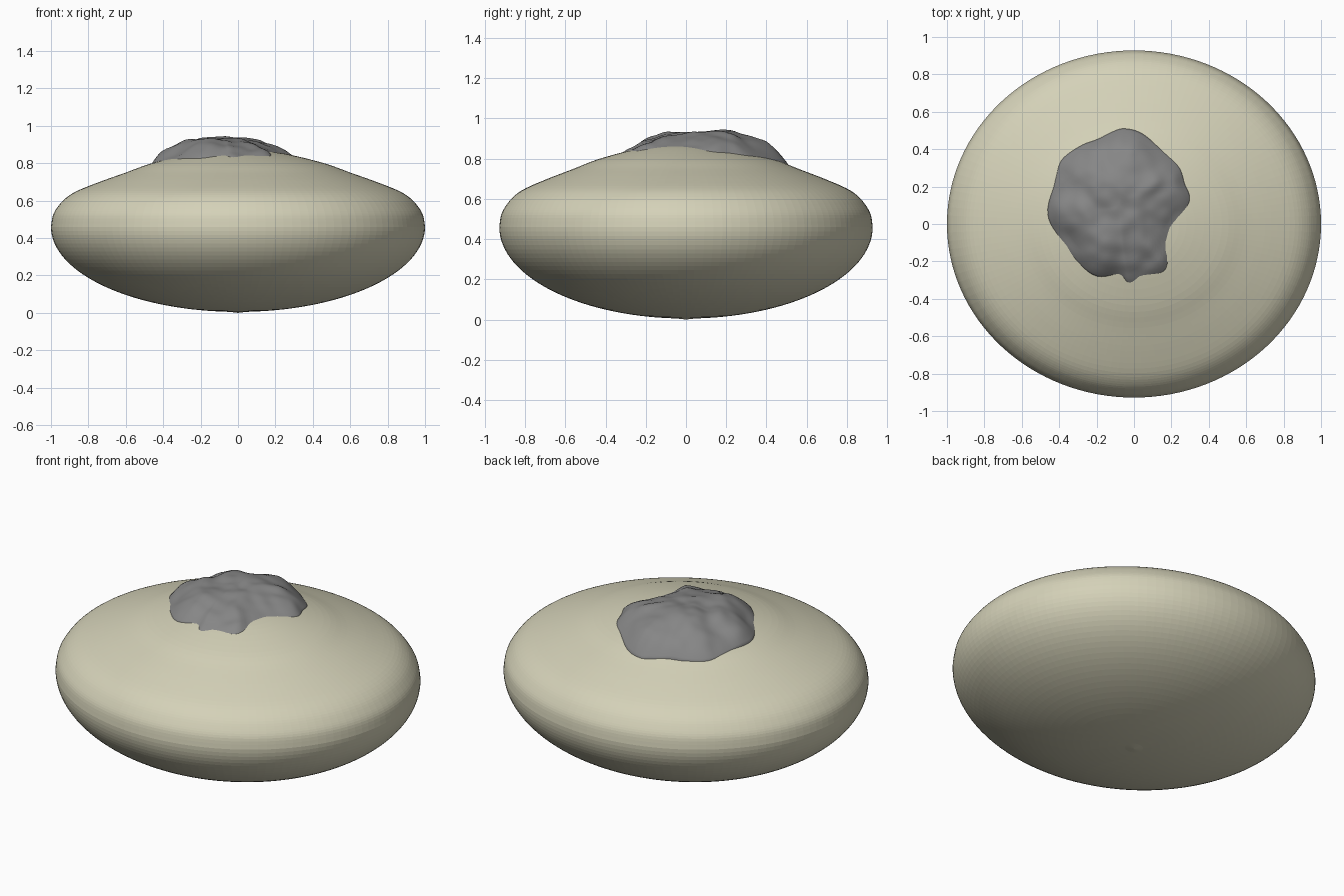
import bpy
import math
from mathutils import Vector, noise

if "Cube" in bpy.data.objects:
    bpy.data.objects.remove(bpy.data.objects["Cube"], do_unlink=True)

DEPTH = 0.928  # front-to-back squash of the body


def material(name, color):
    mat = bpy.data.materials.new(name)
    mat.use_nodes = True
    mat.diffuse_color = color
    bsdf = next(n for n in mat.node_tree.nodes if n.type == "BSDF_PRINCIPLED")
    bsdf.inputs["Base Color"].default_value = color
    bsdf.inputs["Roughness"].default_value = 0.8
    return mat


def spline(points, steps, closed=False):
    """Catmull-Rom curve through 2D points."""
    pts = [Vector(p) for p in points]
    n = len(pts)
    pick = (lambda i: pts[i % n]) if closed else (lambda i: pts[min(max(i, 0), n - 1)])
    out = []
    for i in range(n if closed else n - 1):
        a, b, c, d = (pick(i + k) for k in (-1, 0, 1, 2))
        for s in range(steps):
            t = s / steps
            out.append(b + 0.5 * t * (c - a + t * (2 * a - 5 * b + 4 * c - d
                                                   + t * (3 * (b - c) + d - a))))
    return out if closed else out + [pts[-1]]


def loft(name, rings, start, end, mat, smooth):
    """Skin equal rings and close both ends to a point."""
    n = len(rings[0])
    verts = [v for ring in rings for v in ring] + [start, end]
    first, last = len(verts) - 2, len(verts) - 1
    base = (len(rings) - 1) * n
    faces = []
    for j in range(n):
        k = (j + 1) % n
        faces.append((first, k, j))
        faces.append((last, base + j, base + k))
        for i in range(len(rings) - 1):
            faces.append((i * n + j, i * n + k, (i + 1) * n + k, (i + 1) * n + j))
    mesh = bpy.data.meshes.new(name)
    mesh.from_pydata(verts, [], faces)
    mesh.materials.append(mat)
    mesh.polygons.foreach_set("use_smooth", [smooth] * len(mesh.polygons))
    mesh.update()
    obj = bpy.data.objects.new(name, mesh)
    bpy.context.collection.objects.link(obj)
    return obj


beige = material("pale beige", (0.66, 0.64, 0.48, 1))
gray = material("stone gray", (0.24, 0.24, 0.24, 1))

# Body: elliptical belly below, sloping cone with a soft rim above
belly = [Vector((math.sin(a), 0.46 - 0.455 * math.cos(a)))
         for a in (math.pi / 2 * i / 32 for i in range(1, 32))]
upper = spline([(1, 0.46), (0.99, 0.52), (0.965, 0.565), (0.925, 0.61), (0.86, 0.652),
                (0.735, 0.702), (0.6, 0.75), (0.47, 0.797), (0.28, 0.845),
                (0.14, 0.865), (0, 0.87)], 4)
SEGMENTS = 128
body_rings = [[(p.x * math.cos(a), p.x * DEPTH * math.sin(a), p.y)
               for a in (math.tau * j / SEGMENTS for j in range(SEGMENTS))]
              for p in belly + upper[:-1]]
loft("body", body_rings, (0, 0, 0), (0, 0, upper[-1].y), beige, False)


def body_height(x, y):
    r = math.hypot(x, y / DEPTH)
    for outer, inner in zip(upper, upper[1:]):
        if inner.x <= r <= outer.x:
            t = (r - inner.x) / (outer.x - inner.x)
            return inner.y + t * (outer.y - inner.y)
    return upper[-1].y


# Rock: ragged outline filled by a lumpy flat-topped mound
outline = spline([(-0.05, 0.52), (-0.12, 0.5), (-0.2, 0.46), (-0.3, 0.42), (-0.4, 0.34),
                  (-0.44, 0.2), (-0.47, 0.05), (-0.41, -0.08), (-0.3, -0.22),
                  (-0.2, -0.29), (-0.08, -0.285), (-0.02, -0.33), (0.08, -0.29),
                  (0.18, -0.25), (0.195, -0.08), (0.26, 0.03), (0.31, 0.13),
                  (0.28, 0.22), (0.25, 0.31), (0.17, 0.39), (0.05, 0.49)], 5, True)
centre = Vector((-0.08, 0.1))


def rock_top(p, t):
    edge = body_height(p.x, p.y) - 0.01
    fall = 1 - t ** 2.6
    lumps = noise.noise(Vector((p.x * 6, p.y * 6, 0.7))) * 0.022
    lumps += noise.noise(Vector((p.x * 13, p.y * 13, 3.1))) * 0.011
    return edge + (0.933 - edge) * fall + lumps * min(1, 3 * fall)


RINGS = 22
rock_rings = [[(centre.x + (q.x - centre.x) * 0.9, centre.y + (q.y - centre.y) * 0.9,
                body_height(q.x, q.y) - 0.04) for q in outline]]
for i in range(RINGS, 0, -1):
    t = i / RINGS
    ring = []
    for q in outline:
        p = centre + (q - centre) * t
        ring.append((p.x, p.y, rock_top(p, t)))
    rock_rings.append(ring)
loft("rock", rock_rings, (centre.x, centre.y, 0.78),
     (centre.x, centre.y, rock_top(centre, 0)), gray, True)
